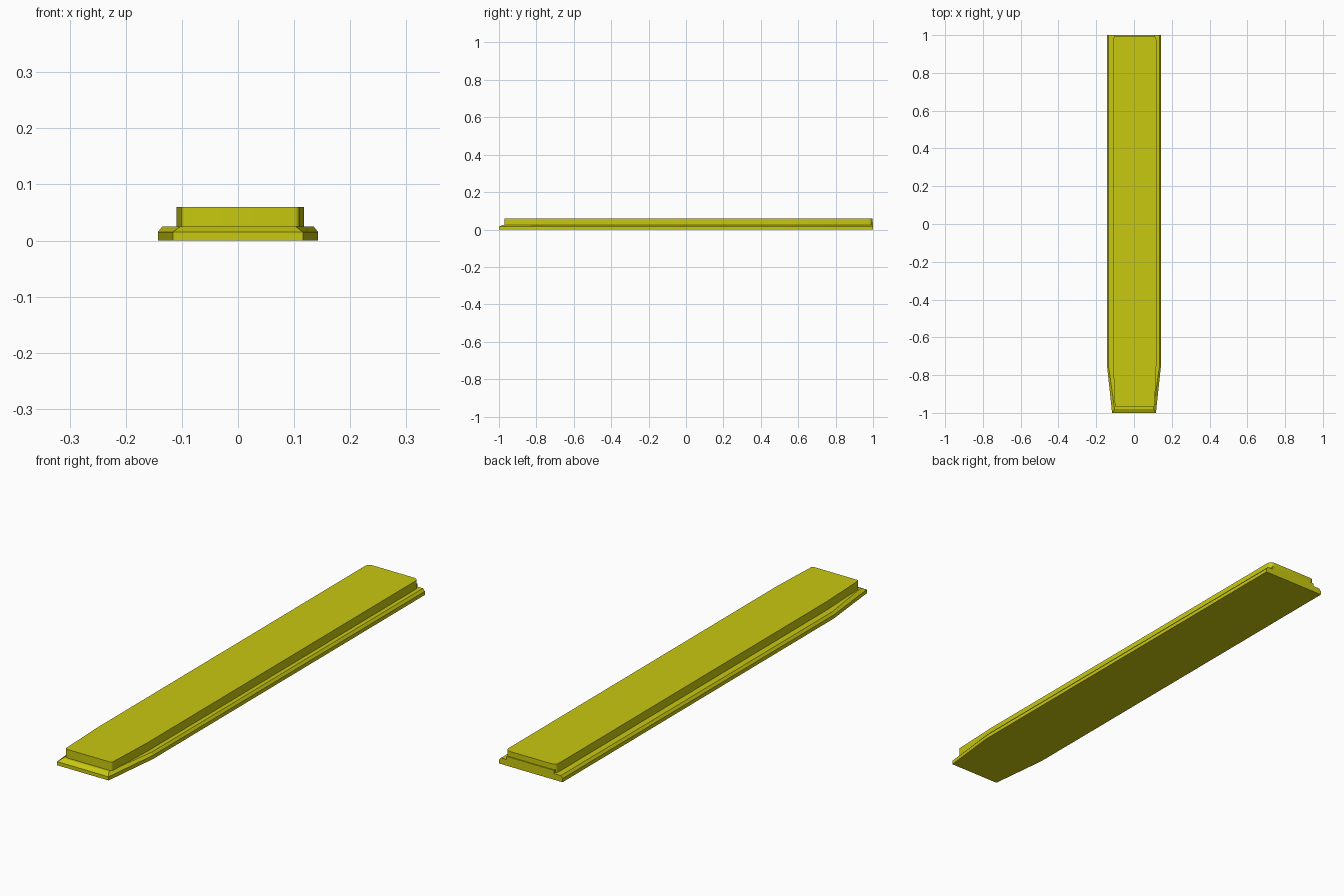
import bpy, bmesh, math

if "Cube" in bpy.data.objects:
    bpy.data.objects.remove(bpy.data.objects["Cube"])

paint = bpy.data.materials.new("yellow")
paint.diffuse_color = (0.58, 0.58, 0.005, 1)
paint.use_nodes = True
paint.node_tree.nodes["Principled BSDF"].inputs["Base Color"].default_value = paint.diffuse_color


def loft(name, rings):
    """Closed solid through stacked outlines, each given as (outline, z)."""
    bm = bmesh.new()
    loops = [[bm.verts.new((x, y, z)) for x, y in pts] for pts, z in rings]
    for a, b in zip(loops, loops[1:]):
        for i in range(len(a)):
            j = (i + 1) % len(a)
            bm.faces.new((a[i], a[j], b[j], b[i]))
    bm.faces.new(loops[0][::-1])
    bm.faces.new(loops[-1])
    bmesh.ops.recalc_face_normals(bm, faces=bm.faces)
    mesh = bpy.data.meshes.new(name)
    bm.to_mesh(mesh)
    bm.free()
    mesh.materials.append(paint)
    obj = bpy.data.objects.new(name, mesh)
    bpy.context.collection.objects.link(obj)
    return obj


def outline(left, right, taper, front, back):
    """Long strip that narrows towards the front."""
    return [(left + taper, front), (right - taper, front), (right, -0.75),
            (right, back), (left, back), (left, -0.75)]


def rounded(pts, radii, steps=4):
    """Replace each corner with a short curve."""
    out = []
    for i, (x, y) in enumerate(pts):
        r = radii[i]
        if not r:
            out.append((x, y))
            continue
        ends = []
        for px, py in (pts[i - 1], pts[(i + 1) % len(pts)]):
            d = math.hypot(px - x, py - y)
            ends.append((x + (px - x) * r / d, y + (py - y) * r / d))
        (ax, ay), (bx, by) = ends
        for k in range(steps + 1):
            t = k / steps
            u, v, w = (1 - t) ** 2, 2 * t * (1 - t), t * t
            out.append((u * ax + v * x + w * bx, u * ay + v * y + w * by))
    return out


# Wide flange with a chamfered upper edge and a square back end
foot = outline(-0.143, 0.143, 0.027, -1.0, 1.0)
loft("base_flange", [(foot, 0), (foot, 0.015),
                     (outline(-0.135, 0.135, 0.032, -0.98, 1.0), 0.025)])

# Narrow neck running flush to the back end
neck = outline(-0.104, 0.110, 0.012, -0.96, 1.0)
loft("neck", [(neck, 0.02), (neck, 0.038)])

# Raised pad with rounded corners
pad = rounded(outline(-0.11, 0.118, 0.009, -0.97, 0.996),
              [0.01, 0.01, 0, 0.022, 0.022, 0])
top_pad = loft("raised_pad", [(pad, 0.025), (pad, 0.06)])
bpy.context.view_layer.objects.active = top_pad
top_pad.select_set(True)
bpy.ops.object.shade_smooth_by_angle(angle=math.radians(35))
